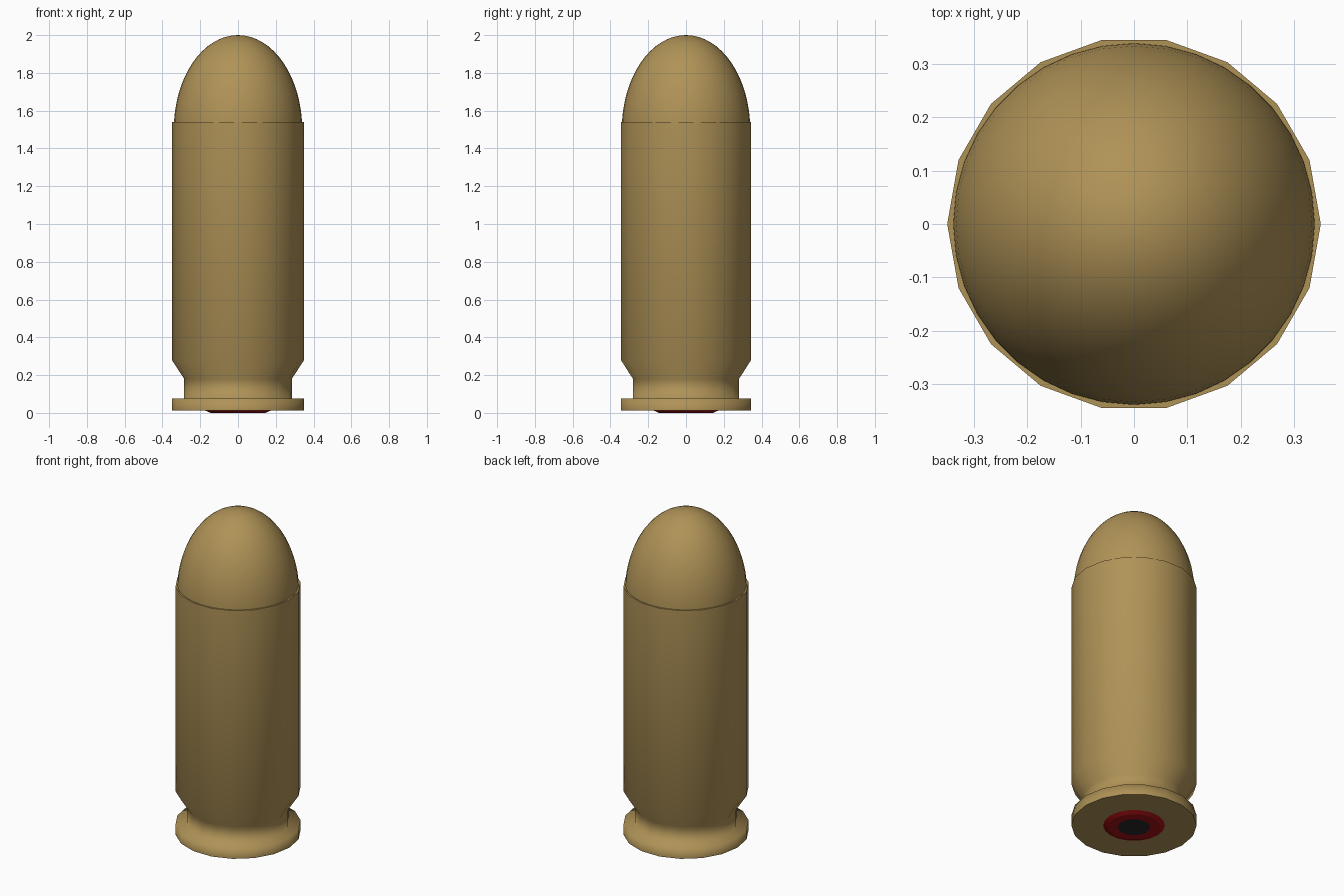
import bpy, bmesh, math

if "Cube" in bpy.data.objects:
    bpy.data.objects.remove(bpy.data.objects["Cube"])


def material(name, rgb):
    m = bpy.data.materials.new(name)
    m.diffuse_color = (*rgb, 1)
    m.use_nodes = True
    m.node_tree.nodes["Principled BSDF"].inputs["Base Color"].default_value = m.diffuse_color
    return m


brass = material("brass", (0.43, 0.29, 0.095))
red = material("dark_red", (0.37, 0.005, 0.007))
black = material("black", (0.02, 0.02, 0.02))


def lathe(name, profile, sides, mats, sharp=lambda r, z: False, face_mat=lambda c, r: 0):
    """Spin (radius, height) points about z; radius 0 becomes a pole."""
    bm = bmesh.new()
    rings = []
    for r, z in profile:
        n = sides if r > 0 else 1
        rings.append([bm.verts.new((r * math.cos(math.tau * i / sides),
                                    r * math.sin(math.tau * i / sides), z)) for i in range(n)])
    for a, b in zip(rings, rings[1:]):
        for i in range(sides):
            j = (i + 1) % sides
            if len(a) == 1:
                vs = (a[0], b[j], b[i])
            elif len(b) == 1:
                vs = (a[i], a[j], b[0])
            else:
                vs = (a[i], a[j], b[j], b[i])
            bm.faces.new(vs)
    for f in bm.faces:
        c = f.calc_center_median()
        f.smooth = True
        f.material_index = face_mat(c.z, c.xy.length)
    bmesh.ops.recalc_face_normals(bm, faces=bm.faces)
    for e in bm.edges:
        if all(sharp(v.co.xy.length, v.co.z) for v in e.verts):
            e.smooth = False
    me = bpy.data.meshes.new(name)
    bm.to_mesh(me)
    bm.free()
    for m in mats:
        me.materials.append(m)
    ob = bpy.data.objects.new(name, me)
    bpy.context.collection.objects.link(ob)
    return ob


# Case: flat base, rim, groove, taper, body and open mouth with a lip
lathe("case", [(0, 0.012), (0.35, 0.012), (0.35, 0.075), (0.285, 0.075), (0.285, 0.18),
               (0.35, 0.28), (0.35, 1.54), (0.33, 1.54)], 18, [brass],
      sharp=lambda r, z: r > 0.34 and (z < 0.02 or z > 1.5))

# Rounded bullet: half ellipsoid seated in the mouth
nose = [(0.34 * math.cos(a), 1.5 + 0.5 * math.sin(a))
        for a in (math.pi / 2 * i / 16 for i in range(16))]
lathe("bullet", nose + [(0, 2.0)], 36, [brass])

# Primer: shallow red disc with a black centre
lathe("primer", [(0, 0), (0.09, 0), (0.145, 0), (0.175, 0.013)], 18, [red, black],
      sharp=lambda r, z: 0.1 < r < 0.16,
      face_mat=lambda z, r: 1 if r < 0.085 else 0)
